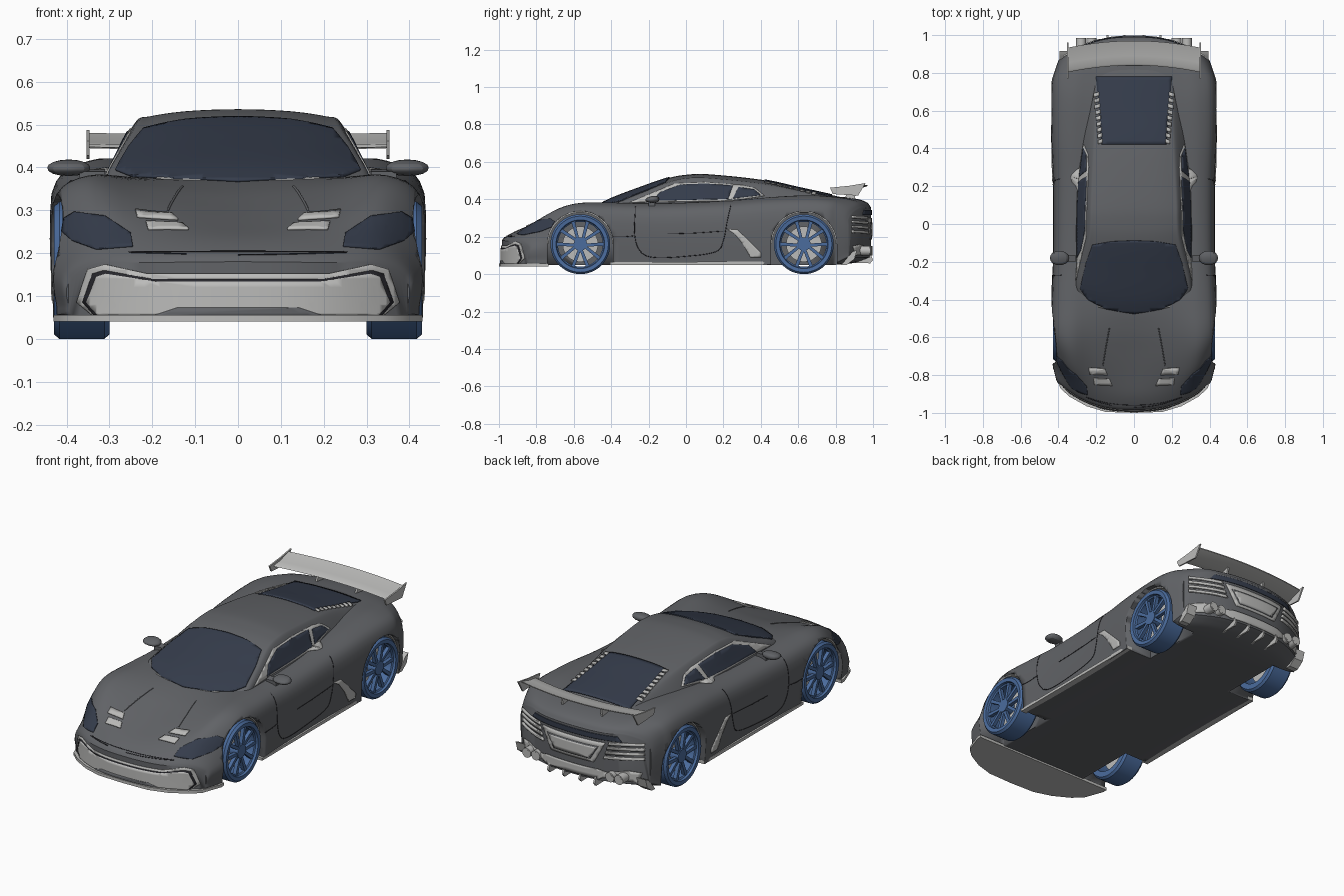
import bpy, bmesh
from math import sin, cos, pi, radians, floor
from mathutils import Vector
from mathutils.bvhtree import BVHTree

if "Cube" in bpy.data.objects:
    bpy.data.objects.remove(bpy.data.objects["Cube"])

def material(name, r, g, b):
    m = bpy.data.materials.new(name)
    m.diffuse_color = (r, g, b, 1)
    m.use_nodes = True
    m.node_tree.nodes["Principled BSDF"].inputs["Base Color"].default_value = m.diffuse_color
    return m

PAINT = material("paint_dark_grey", .12, .125, .135)
TRIM = material("trim_light_grey", .5, .5, .49)
GLASS = material("dark_glass", .035, .045, .07)
BLUE = material("wheel_blue", .07, .15, .34)
SEAM = material("seam_dark", .02, .02, .025)

def finish(name, bm, mat, mirror=False, angle=35):
    bmesh.ops.recalc_face_normals(bm, faces=bm.faces)
    me = bpy.data.meshes.new(name)
    bm.to_mesh(me)
    bm.free()
    ob = bpy.data.objects.new(name, me)
    bpy.context.collection.objects.link(ob)
    me.materials.append(mat)
    if mirror:
        ob.modifiers.new("mirror", 'MIRROR')
    bpy.ops.object.select_all(action='DESELECT')
    ob.select_set(True)
    bpy.context.view_layer.objects.active = ob
    bpy.ops.object.shade_smooth_by_angle(angle=radians(angle))
    return ob

def spline(pts, k, ends=None):
    # Catmull-Rom through tuples of any size
    a, b = ends or ([2 * p - q for p, q in zip(pts[0], pts[1])],
                    [2 * p - q for p, q in zip(pts[-1], pts[-2])])
    P = [a, *pts, b]
    out = []
    for i in range(1, len(P) - 2):
        for j in range(k):
            t = j / k
            out.append(tuple(.5 * (2 * p1 + (p2 - p0) * t + (2 * p0 - 5 * p1 + 4 * p2 - p3) * t * t
                                   + (3 * p1 - p0 - 3 * p2 + p3) * t ** 3)
                             for p0, p1, p2, p3 in zip(*P[i - 1:i + 3])))
    return out + [tuple(pts[-1])]

def loft(name, stations, section, mat):
    # sections along y, each bowed in plan by its second value
    bm = bmesh.new()
    rings = []
    for s, bow, *rest in spline(stations, 5):
        c, w = section(*rest)
        half = spline(c, 5, [(-c[1][0], c[1][1]), (-c[-2][0], c[-2][1])])
        full = half + [(-x, z) for x, z in half[-2:0:-1]]
        rings.append([bm.verts.new((x, s + bow * min(1, abs(x) / w) ** 2.5, z)) for x, z in full])
    m = len(rings[0])
    n = m // 2
    for a, b in zip(rings, rings[1:]):
        for i in range(m):
            bm.faces.new((a[i], a[(i + 1) % m], b[(i + 1) % m], b[i]))
    for r in (rings[0], rings[-1]):
        for i in range(n // 2):
            for ids in ((i, i + 1, n - i - 1, n - i), (-i, -i - 1, i + 1 - n, i - n)):
                bm.faces.new(dict.fromkeys(r[j % m] for j in ids))
    return finish(name, bm, mat)

def add_prism(bm, pts, a, b, axis='x'):
    put = {'x': lambda u, v, t: (t, u, v), 'y': lambda u, v, t: (u, t, v), 'z': lambda u, v, t: (u, v, t)}[axis]
    r1, r2 = ([bm.verts.new(put(u, v, t)) for u, v in pts] for t in (a, b))
    bm.faces.new(r1)
    bm.faces.new(r2[::-1])
    for i in range(len(pts)):
        j = (i + 1) % len(pts)
        bm.faces.new((r1[i], r2[i], r2[j], r1[j]))

def prism(name, pts, a, b, mat, axis='x', mirror=False):
    bm = bmesh.new()
    add_prism(bm, pts, a, b, axis)
    return finish(name, bm, mat, mirror)

def both(pts):
    return pts + [(-u, v) for u, v in reversed(pts) if u > 0]

# lower body: y, bow, floor z, half width, shoulder z, fender x, fender z, centre z
def body_section(zb, w, zs, xf, zf, zc):
    return [(0, zb), (.6 * xf, zb), (.94 * w, zb), (w, zb + .03), (w, zs), (xf, zf),
            (.6 * xf, .6 * zc + .4 * zf), (0, zc)], w

body = loft("car_body", [
    (-.985, .14, .05, .395, .13, .33, .175, .18), (-.965, .14, .05, .405, .15, .33, .195, .2),
    (-.9, .14, .05, .42, .17, .335, .245, .235), (-.8, .1, .05, .432, .22, .345, .31, .27),
    (-.68, .05, .05, .435, .28, .35, .36, .31), (-.55, 0, .05, .435, .31, .35, .38, .35),
    (-.4, 0, .05, .43, .31, .35, .378, .375), (-.15, 0, .05, .422, .3, .35, .372, .375),
    (.2, 0, .05, .422, .31, .35, .385, .39), (.45, 0, .05, .432, .33, .355, .405, .41),
    (.65, 0, .05, .435, .34, .35, .415, .42), (.8, -.05, .05, .43, .34, .34, .408, .415),
    (.9, -.1, .06, .415, .33, .325, .395, .405), (.965, -.12, .08, .4, .31, .31, .375, .385),
    (.99, -.12, .09, .39, .29, .3, .35, .355)], body_section, PAINT)

# cabin: y, bow, base half width, roof edge x, roof edge z, centre z
def cabin_section(wb, xr, zr, zc):
    zb, d = .33, zc - zr
    return [(0, zb), (.6 * wb, zb), (wb, zb), ((wb + xr) / 2 + .006, (zb + zr) / 2), (xr, zr),
            (xr - .035, zr + .45 * d), (.5 * xr, zr + .85 * d), (0, zc)], wb

cabin = loft("cabin", [
    (-.5, .08, .305, .3, .34, .352), (-.4, .08, .31, .3, .39, .403), (-.25, .07, .315, .275, .438, .46),
    (-.1, .04, .32, .248, .485, .512), (0, .02, .32, .24, .503, .531), (.12, 0, .32, .238, .503, .534),
    (.4, 0, .315, .225, .475, .505), (.6, 0, .29, .21, .44, .462), (.8, 0, .27, .2, .405, .418),
    (.93, 0, .25, .19, .37, .385)], cabin_section, PAINT)

# skin used to lay panels and seams on
verts, faces = [], []
for ob in (body, cabin):
    base = len(verts)
    verts += [v.co.copy() for v in ob.data.vertices]
    faces += [[base + i for i in p.vertices] for p in ob.data.polygons]
skin = BVHTree.FromPolygons(verts, faces)
VIEWS = {'side': (lambda u, v: (1, u, v), (-1, 0, 0)), 'top': (lambda u, v: (u, v, 1), (0, 0, -1)),
         'front': (lambda u, v: (u, -2, v), (0, 1, 0)), 'rear': (lambda u, v: (u, 2, v), (0, -1, 0))}

def project(u, v, view, lift):
    put, d = VIEWS[view]
    o, d = Vector(put(u, v)), Vector(d)
    hit, normal = skin.ray_cast(o, d)[:2]
    if hit is None:
        hit, normal = skin.find_nearest(o + d * (-o.dot(d) - .9))[:2]
    return hit + normal * (lift if normal.dot(d) < 0 else -lift)

def panel(name, pts, view, mat, lift=.001, mirror=False, step=.02, thick=.006):
    bm = bmesh.new()
    bm.faces.new([bm.verts.new((u, v, 0)) for u, v in pts])
    bmesh.ops.triangulate(bm, faces=bm.faces[:])
    for ax in (0, 1):
        lo, hi = min(p[ax] for p in pts), max(p[ax] for p in pts)
        for i in range(floor(lo / step) + 1, floor(hi / step) + 1):
            co, no = [0, 0, 0], [0, 0, 0]
            co[ax], no[ax] = i * step + .0003, 1
            bmesh.ops.bisect_plane(bm, geom=bm.verts[:] + bm.edges[:] + bm.faces[:], plane_co=co, plane_no=no)
    for v in bm.verts:
        v.co = project(v.co.x, v.co.y, view, lift)
    ob = finish(name, bm, mat, mirror)
    sol = ob.modifiers.new("thickness", 'SOLIDIFY')
    sol.thickness, sol.offset = thick, 0

def seam(name, pts, view, mat=SEAM, mirror=False, r=.002):
    path = [project(*p, view, 0) for p in spline(pts, 8)]
    for sx in ((1, -1) if mirror else (1,)):
        cu = bpy.data.curves.new(name, 'CURVE')
        cu.dimensions, cu.bevel_depth, cu.bevel_resolution = '3D', r, 1
        sp = cu.splines.new('POLY')
        sp.points.add(len(path) - 1)
        for p, q in zip(sp.points, path):
            p.co = (q.x * sx, q.y, q.z, 1)
        cu.materials.append(mat)
        bpy.context.collection.objects.link(bpy.data.objects.new(name, cu))

# glasshouse
panel("windscreen", both([(0, -.475), (.15, -.45), (.245, -.4), (.285, -.34), (.255, -.21), (.22, -.11), (.12, -.092), (0, -.087)]), 'top', GLASS, .002)
panel("window_frame", [(-.3, .383), (-.2, .425), (-.06, .483), (.1, .49), (.3, .475), (.37, .458), (.42, .418), (.25, .392)], 'side', TRIM, .0005, True)
panel("side_window", [(-.18, .39), (-.14, .435), (-.03, .476), (.1, .482), (.25, .471), (.225, .4)], 'side', GLASS, .003, True)
panel("quarter_window", [(.25, .402), (.28, .463), (.365, .45), (.4, .42)], 'side', GLASS, .003, True)
panel("engine_glass", both([(.17, .42), (.2, .78)]), 'top', GLASS, .002)
for i in range(9):
    y, x = .43 + i * .031, .165 + i * .0025
    panel("engine_louvre", [(x, y), (x + .025, y - .008), (x + .025, y + .012), (x, y + .02)], 'top', TRIM, .006, True)

# nose
panel("grille_frame", both([(.34, .056), (.375, .085), (.35, .162), (.31, .174), (.21, .152)]), 'front', TRIM, .001)
panel("grille_gap", both([(.335, .056), (.36, .085), (.337, .152), (.31, .16), (.2, .14)]), 'front', SEAM, .003)
panel("grille", both([(.325, .056), (.35, .085), (.327, .145), (.305, .152), (.19, .134)]), 'front', TRIM, .005)
panel("lower_intake", both([(.2, .053), (.14, .073)]), 'front', PAINT, .007)
panel("headlight", [(.245, .215), (.33, .208), (.385, .228), (.41, .25), (.405, .28), (.38, .295), (.31, .285), (.25, .245)], 'front', GLASS, .001, True, .01)
for x, y in ((.14, -.8), (.115, -.855)):
    panel("bonnet_vent", [(x, y), (x + .095, y + .005), (x + .1, y + .04), (x + .015, y + .035)], 'top', TRIM, .002, True)
prism("front_splitter", both([(0, -1), (.15, -.995), (.25, -.965), (.34, -.915), (.39, -.87), (.43, -.76), (.43, -.735)]), .04, .056, TRIM, 'z')
seam("nose_seam", both([(0, .196), (.12, .198), (.24, .203)])[::-1], 'front')
seam("bonnet_crease", [(.13, -.55), (.15, -.66), (.165, -.75)], 'top', PAINT, True, .003)
seam("wiper", [(.19, -.436), (.1, -.456), (0, -.462)], 'top', TRIM, True, .004)

# sides
seam("door_seam", [(-.27, .36), (-.275, .22), (-.25, .13), (-.18, .09), (0, .095), (.16, .12), (.2, .18), (.22, .28), (.24, .37)], 'side', mirror=True)
seam("door_crease", [(-.1, .215), (.05, .22), (.2, .23)], 'side', mirror=True)
seam("wing_seam", [(-.39, .2), (-.33, .2), (-.275, .205)], 'side', mirror=True)
panel("side_scoop", [(.22, .24), (.275, .238), (.33, .185), (.4, .115), (.4, .09), (.345, .09), (.305, .16), (.26, .215)], 'side', TRIM, .001, True)
prism("side_sill", [(-.405, .05), (.455, .05), (.455, .068), (-.405, .064)], .395, .43, TRIM, mirror=True)

# door mirrors
bm = bmesh.new()
mir = [(-.225, .383), (-.225, .41), (-.135, .432), (-.135, .37)]
add_prism(bm, mir, .335, .455)
ob = finish("door_mirror", bm, PAINT, True)
ob.modifiers.new("round", 'SUBSURF').levels = 2
ob.modifiers["round"].render_levels = 2
prism("mirror_arm", [(-.2, .365), (-.165, .365), (-.165, .395), (-.2, .39)], .31, .37, PAINT, mirror=True)

# tail
panel("tail_light_band", both([(.27, .315), (.25, .342)]), 'rear', GLASS, .001)
panel("plate_surround", both([(.13, .185), (.19, .3)]), 'rear', TRIM, .001)
panel("plate_recess", both([(.11, .2), (.155, .275)]), 'rear', PAINT, .003)
panel("number_plate_area", both([(.105, .205), (.145, .268)]), 'rear', TRIM, .005)
for i in range(4):
    z = .215 + i * .026
    panel("tail_louvre", [(.18 + i * .008, z), (.37, z + .006), (.37, z + .02), (.185 + i * .008, z + .015)], 'rear', TRIM, .003, True, thick=.01)
panel("diffuser", both([(.16, .1), (.2, .115), (.34, .1), (.36, .15), (.3, .16), (.2, .14), (.15, .15)]), 'rear', TRIM, .003)
prism("rear_corner_lip", [(.83, .05), (.86, .05), (.9, .08), (.915, .13), (.89, .12)], .34, .395, TRIM, mirror=True)
for x in (.05, .14):
    prism("diffuser_fin", [(.86, .06), (.985, .058), (1, .075), (.98, .125), (.9, .12)], x - .005, x + .005, TRIM, mirror=True)
for x in (.225, .28):
    bm = bmesh.new()
    for r, y in ((.026, .985), (.019, .986)):
        add_prism(bm, [(x + r * cos(i * pi / 12), .125 + r * sin(i * pi / 12)) for i in range(24)], .9, y, 'y')
    finish("exhaust_tip", bm, TRIM, True)

# rear wing
bm = bmesh.new()
foil = [(0, .443), (.04, .44), (.13, .471), (.13, .476), (.05, .453), (.01, .45)]
rows = [[bm.verts.new((x, .84 - .3 * x * x + y, z + .04 * x * x)) for y, z in foil] for x in (i * .035 for i in range(-10, 11))]
for a, b in zip(rows, rows[1:]):
    for i in range(6):
        bm.faces.new((a[i], b[i], b[(i + 1) % 6], a[(i + 1) % 6]))
bm.faces.new(rows[0])
bm.faces.new(rows[-1])
finish("rear_wing", bm, TRIM)
prism("wing_endplate", [(.77, .462), (.785, .428), (.92, .42), (.96, .487), (.87, .472)], .346, .354, TRIM, mirror=True)
prism("wing_support", [(.84, .39), (.9, .38), (.91, .458), (.87, .45)], .115, .125, TRIM, mirror=True)

# wheel arches cut out of the body, with liners
AXLES, ZW = (-.565, .63), .16
def arch(y, r, drop):
    return [(y + r * cos(i * pi / 32), ZW + r * sin(i * pi / 32)) for i in range(33)] + drop
bm = bmesh.new()
for y in AXLES:
    pts = arch(y, .176, [(y - .176, -.02), (y + .176, -.02)])
    add_prism(bm, pts, .27, .6)
    add_prism(bm, pts, -.6, -.27)
    inner = [(y + .17 * cos(i * pi / 32), ZW + .17 * sin(i * pi / 32)) for i in range(32, -1, -1)]
    prism("arch_liner", arch(y, .179, inner), .29, .408, TRIM, mirror=True)
cutter = finish("arch_cutter", bm, TRIM)
cutter.hide_render = True
mod = body.modifiers.new("arches", 'BOOLEAN')
mod.object, mod.solver = cutter, 'EXACT'
bpy.context.view_layer.objects.active = body
bpy.ops.object.modifier_apply(modifier="arches")
bpy.data.objects.remove(cutter)

# wheels: lathed tyre and rim, five double spokes, hub
bm = bmesh.new()
ring = [(.12, -.065), (.15, -.065), (.16, -.053), (.16, .052), (.15, .064), (.13, .062), (.127, .05), (.12, .045)]
seg = 48
loops = [[bm.verts.new((x, r * cos(2 * pi * i / seg), r * sin(2 * pi * i / seg))) for r, x in ring] for i in range(seg)]
for i in range(seg):
    a, b = loops[i], loops[(i + 1) % seg]
    for j in range(len(ring)):
        k = (j + 1) % len(ring)
        bm.faces.new((a[j], a[k], b[k], b[j]))
for n in range(5):
    c, s = cos(pi / 2 + n * 2 * pi / 5), sin(pi / 2 + n * 2 * pi / 5)
    for side in (1, -1):
        quad = [(.02, .004 * side), (.02, .02 * side), (.126, .05 * side), (.126, .03 * side)]
        add_prism(bm, [(u * c - v * s, u * s + v * c) for u, v in quad], .03, .05)
add_prism(bm, [(.036 * cos(i * pi / 12), .036 * sin(i * pi / 12)) for i in range(24)], .0, .054)
wheel = finish("wheel", bm, BLUE)
disc_pts = [(.095 * cos(i * pi / 16), .095 * sin(i * pi / 16)) for i in range(32)]
disc = prism("brake_disc", disc_pts, -.01, .005, TRIM)
for src in (wheel, disc):
    for y in AXLES:
        for sx in (1, -1):
            ob = bpy.data.objects.new(src.name, src.data)
            bpy.context.collection.objects.link(ob)
            ob.location = (sx * .365, y, ZW)
            ob.rotation_euler.z = 0 if sx > 0 else pi
    bpy.data.objects.remove(src)
